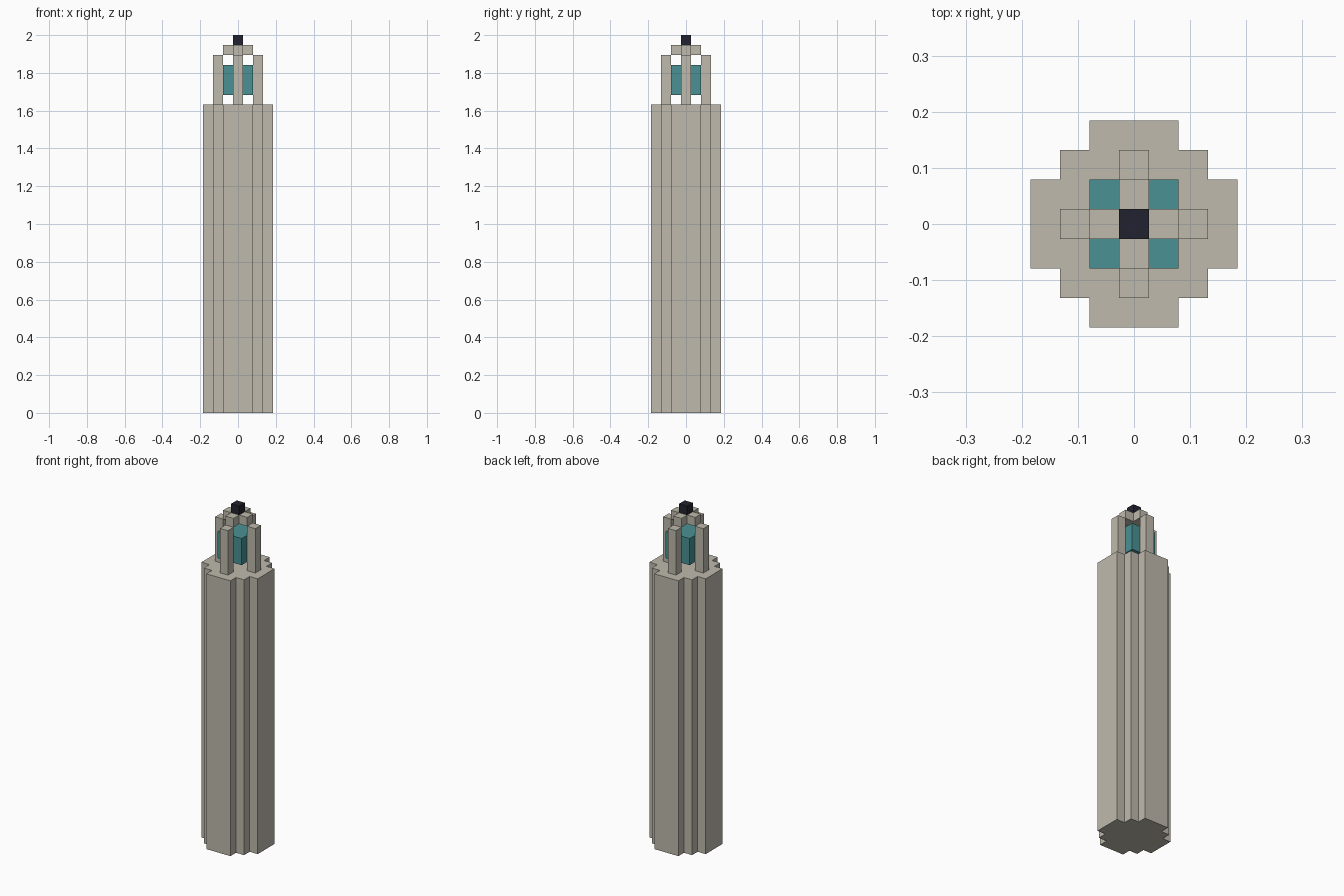
import bpy
import bmesh
from mathutils import Matrix

cube = bpy.data.objects.get("Cube")
if cube:
    bpy.data.objects.remove(cube, do_unlink=True)

U = 2 / 38  # one block


def material(name, rgb):
    # sRGB to linear
    lin = [(c / 255 / 12.92) if c < 11 else ((c / 255 + 0.055) / 1.055) ** 2.4 for c in rgb]
    mat = bpy.data.materials.new(name)
    mat.use_nodes = True
    mat.diffuse_color = (*lin, 1)
    mat.node_tree.nodes["Principled BSDF"].inputs["Base Color"].default_value = (*lin, 1)
    return mat


stone = material("warm_stone", (191, 186, 173))
glass = material("teal_glass", (74, 145, 148))
dark = material("dark_metal", (34, 34, 46))


def prism(name, quarter, z0, z1, mat, shift=(0, 0)):
    """Extrude an outline, given as its first quadrant and turned four times."""
    bm = bmesh.new()
    verts = []
    for turn in range(4):
        rot = Matrix.Rotation(turn * 1.5707963, 3, "Z")
        for x, y in quarter:
            v = bm.verts.new(rot @ Matrix.Scale(U, 3) @ Matrix.Identity(3).col[0] * x
                             + rot @ Matrix.Scale(U, 3) @ Matrix.Identity(3).col[1] * y)
            v.co.x += shift[0] * U
            v.co.y += shift[1] * U
            v.co.z = z0 * U
            verts.append(v)
    base = bm.faces.new(verts)
    top = bmesh.ops.extrude_face_region(bm, geom=[base], use_keep_orig=True)["geom"]
    for v in top:
        if isinstance(v, bmesh.types.BMVert):
            v.co.z = z1 * U
    bmesh.ops.recalc_face_normals(bm, faces=bm.faces)
    mesh = bpy.data.meshes.new(name)
    bm.to_mesh(mesh)
    bm.free()
    mesh.materials.append(mat)
    obj = bpy.data.objects.new(name, mesh)
    bpy.context.collection.objects.link(obj)
    return obj


block = [(0.5, 0.5)]

# Stepped shaft
prism("tower_shaft", [(3.5, 1.5), (2.5, 1.5), (2.5, 2.5), (1.5, 2.5), (1.5, 3.5)], 0, 31, stone)

# Four posts around the lantern
for side, shift in {"left": (2, 0), "right": (-2, 0), "front": (0, -2), "back": (0, 2)}.items():
    prism(side + "_post", block, 31, 36, stone, shift)

# Lantern held between the posts
prism("lantern", [(1.5, 1.5)], 32, 35, glass)

# Cross-shaped cap and finial
prism("cross_cap", [(1.5, 0.5), (0.5, 0.5), (0.5, 1.5)], 36, 37, stone)
prism("finial", block, 37, 38, dark)
